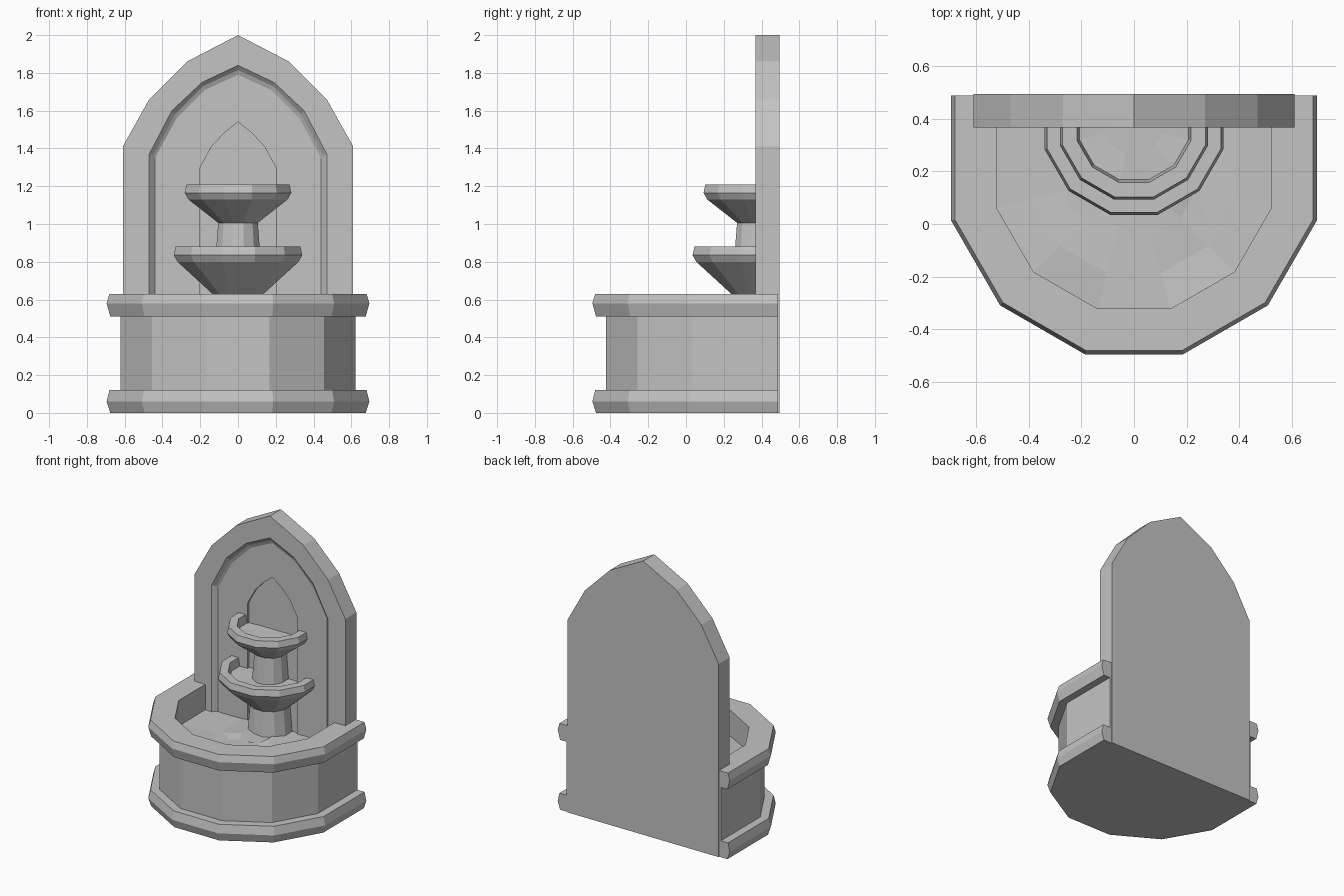
import bpy
import bmesh
import random
from math import sin, cos, radians

random.seed(4)

cube = bpy.data.objects.get("Cube")
if cube:
    bpy.data.objects.remove(cube, do_unlink=True)

stone = bpy.data.materials.new("grey_stone")
stone.use_nodes = True
GREY = (0.55, 0.55, 0.55, 1)
stone.diffuse_color = GREY
stone.node_tree.nodes["Principled BSDF"].inputs["Base Color"].default_value = GREY


def loft(name, rings):
    """Skin a stack of equal-length point rings and cap both ends."""
    bm = bmesh.new()
    loops = [[bm.verts.new(p) for p in ring] for ring in rings]
    for a, b in zip(loops, loops[1:]):
        for i in range(len(a)):
            j = (i + 1) % len(a)
            bm.faces.new((a[i], a[j], b[j], b[i]))
    bm.faces.new(loops[0])
    bm.faces.new(loops[-1])
    bmesh.ops.recalc_face_normals(bm, faces=bm.faces)
    mesh = bpy.data.meshes.new(name)
    bm.to_mesh(mesh)
    bm.free()
    mesh.materials.append(stone)
    obj = bpy.data.objects.new(name, mesh)
    bpy.context.collection.objects.link(obj)
    return obj


def half_round(radius, z, centre, back, rough=0):
    """Half of a twelve-sided ring, closed by a straight back."""
    pts = [(radius * cos(radians(a)), centre + radius * sin(radians(a)))
           for a in range(195, 360, 30)]
    pts = [(pts[0][0], back)] + pts + [(pts[-1][0], back)]
    return [(x, y, z + random.uniform(-rough, rough)) for x, y in pts]


def arch(half, y):
    """Mirror a half outline, listed from foot to apex."""
    pts = [(-x, z) for x, z in half] + [(x, z) for x, z in half[-2::-1]]
    return [(x, y, z) for x, z in pts]


# Pointed back wall with a chamfered niche and a shallow inner arch
outer = [(0.61, 0), (0.61, 1.41), (0.47, 1.66), (0.27, 1.86), (0, 2)]
niche = [(0.47, 0.38), (0.47, 1.37), (0.35, 1.6), (0.19, 1.75), (0, 1.84)]
step = [(0.45, 0.39), (0.45, 1.36), (0.335, 1.58), (0.185, 1.73), (0, 1.815)]
floor = [(0.44, 0.4), (0.44, 1.35), (0.325, 1.56), (0.175, 1.71), (0, 1.79)]
inner = [(0.2, 0.41), (0.2, 1.3), (0.14, 1.41), (0.075, 1.48), (0, 1.54)]
loft("back_wall", [
    arch(outer, 0.495), arch(outer, 0.367), arch(niche, 0.367),
    arch(step, 0.388), arch(floor, 0.398), arch(inner, 0.398),
    arch(inner, 0.413),
])

# Basin: plinth, drum, overhanging rim and hollow inside
CENTRE, BACK, INSIDE = 0.2, 0.488, 0.43
shell = [(0.7, 0), (0.72, 0.06), (0.705, 0.12), (0.645, 0.12), (0.645, 0.51),
         (0.7, 0.51), (0.72, 0.58), (0.705, 0.63)]
rings = [half_round(r, z, CENTRE, BACK) for r, z in shell]
rings += [half_round(0.54, z, CENTRE, INSIDE) for z in (0.63, 0.44)]
loft("basin", rings)

# Rippled water filling the basin
loft("basin_water",
     [half_round(0.54, 0.43, CENTRE, INSIDE)]
     + [half_round(r, 0.45, CENTRE, INSIDE, 0.012) for r in (0.54, 0.4, 0.25, 0.1)])


# Half-round bowls, each on its own column
def bowl(name, radius, foot, bottom, top):
    hole = radius - 0.068
    profile = [(foot, bottom), (radius - 0.02, top - 0.08), (radius, top - 0.045),
               (radius - 0.01, top), (hole, top), (hole - 0.01, top - 0.06)]
    rings = [half_round(r, z, 0.375, INSIDE) for r, z in profile]
    rings.append(half_round(hole * 0.5, top - 0.06, 0.375, INSIDE, 0.006))
    loft(name, rings)


def column(name, base, neck, bottom, top):
    loft(name, [half_round(base, bottom, 0.375, INSIDE),
                half_round(neck, top, 0.375, INSIDE)])


bowl("lower_bowl", 0.352, 0.14, 0.63, 0.88)
bowl("upper_bowl", 0.292, 0.1, 1.0, 1.21)
column("lower_column", 0.155, 0.135, 0.43, 0.65)
column("upper_column", 0.125, 0.108, 0.8, 1.01)
